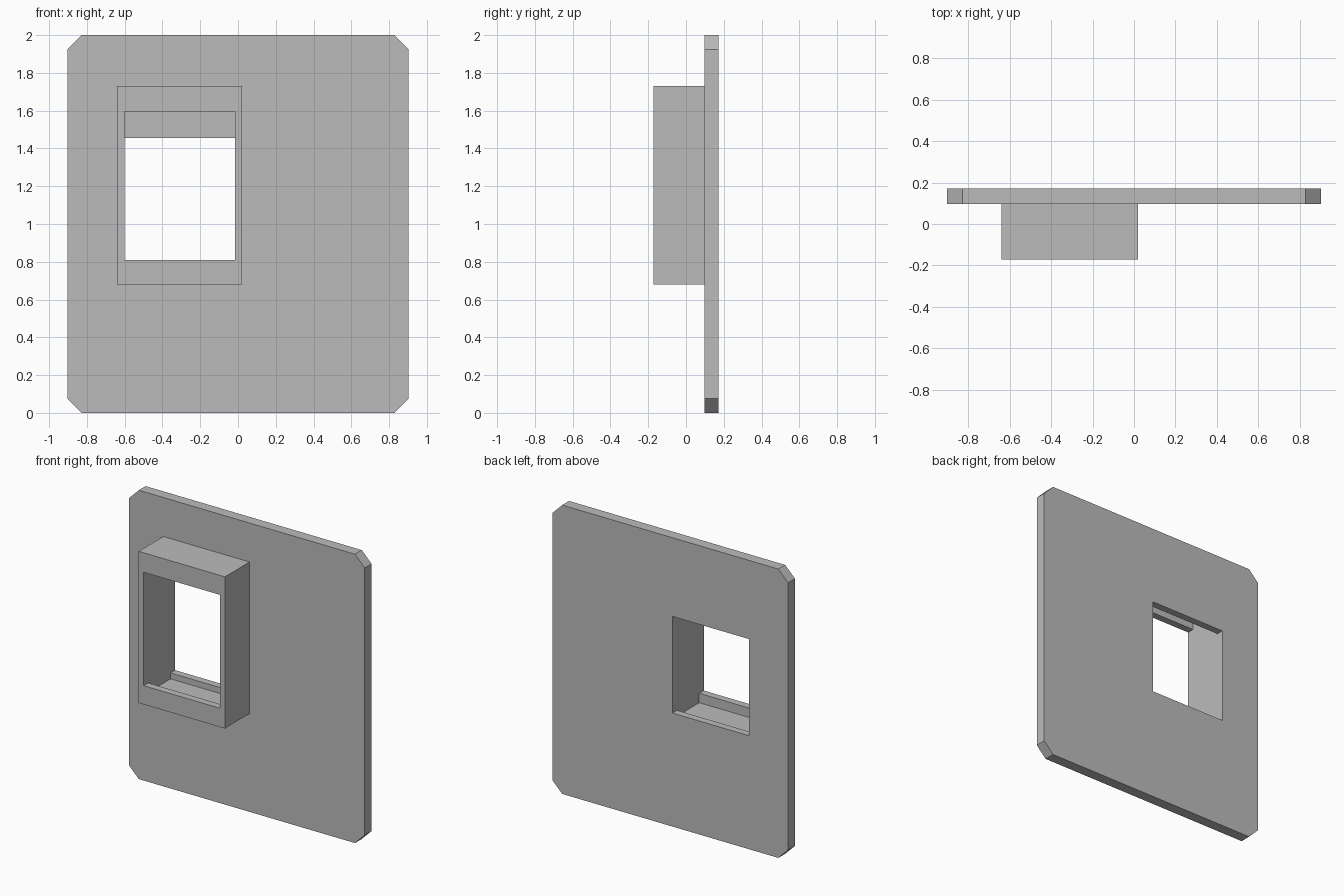
import bpy
import bmesh
from mathutils import Vector

default_cube = bpy.data.objects.get("Cube")
if default_cube:
    bpy.data.objects.remove(default_cube, do_unlink=True)

# Single plain grey
grey = bpy.data.materials.new("plain_grey")
grey.use_nodes = True
colour = (0.5, 0.5, 0.5, 1)
grey.diffuse_color = colour
grey.node_tree.nodes["Principled BSDF"].inputs["Base Color"].default_value = colour


def extrude_profile(name, points, direction):
    """Solid made by sweeping a closed 3D outline along a vector."""
    bm = bmesh.new()
    face = bm.faces.new([bm.verts.new(p) for p in points])
    swept = bmesh.ops.extrude_face_region(bm, geom=[face])["geom"]
    moved = [v for v in swept if isinstance(v, bmesh.types.BMVert)]
    bmesh.ops.translate(bm, verts=moved, vec=Vector(direction))
    bmesh.ops.recalc_face_normals(bm, faces=bm.faces)
    mesh = bpy.data.meshes.new(name)
    bm.to_mesh(mesh)
    bm.free()
    mesh.materials.append(grey)
    obj = bpy.data.objects.new(name, mesh)
    bpy.context.collection.objects.link(obj)
    return obj


def combine(target, tool, operation):
    """Apply a boolean and discard the helper solid."""
    tool.hide_render = True
    mod = target.modifiers.new(operation.lower(), "BOOLEAN")
    mod.operation = operation
    mod.solver = "EXACT"
    mod.object = tool
    bpy.context.view_layer.objects.active = target
    bpy.ops.object.modifier_apply(modifier=mod.name)
    bpy.data.objects.remove(tool, do_unlink=True)


FRONT, PLATE_FRONT, BACK = -0.172, 0.097, 0.172
LIP = 0.05

# Wall plate with chamfered corners
w, h, c = 0.903, 2.0, 0.075
outline = [(-w + c, 0), (w - c, 0), (w, c), (w, h - c),
           (w - c, h), (c - w, h), (-w, h - c), (-w, c)]
plate = extrude_profile("socket_plate", [(x, PLATE_FRONT, z) for x, z in outline],
                        (0, BACK - PLATE_FRONT, 0))

# Rectangular housing in front of the plate, sunk slightly into it
x0, x1, z0, z1 = -0.64, 0.02, 0.68, 1.73
housing = extrude_profile(
    "socket_housing",
    [(x, FRONT, z) for x, z in [(x0, z0), (x1, z0), (x1, z1), (x0, z1)]],
    (0, PLATE_FRONT + 0.03 - FRONT, 0))
combine(plate, housing, "UNION")

# Opening: stepped side profile leaves a lip at the front and at the back
left, right, past = -0.602, -0.016, 0.1
sections = [  # depth range, floor, ceiling
    (FRONT - past, FRONT + LIP, 0.81, 1.595),
    (FRONT + LIP, BACK - LIP, 0.745, 1.66),
    (BACK - LIP, BACK + past, 0.786, 1.455),
]
floor = [(left, y, s[2]) for s in sections for y in s[:2]]
ceiling = [(left, y, s[3]) for s in sections for y in s[:2]]
opening = extrude_profile("opening_cutter", floor + ceiling[::-1],
                          (right - left, 0, 0))
combine(plate, opening, "DIFFERENCE")
